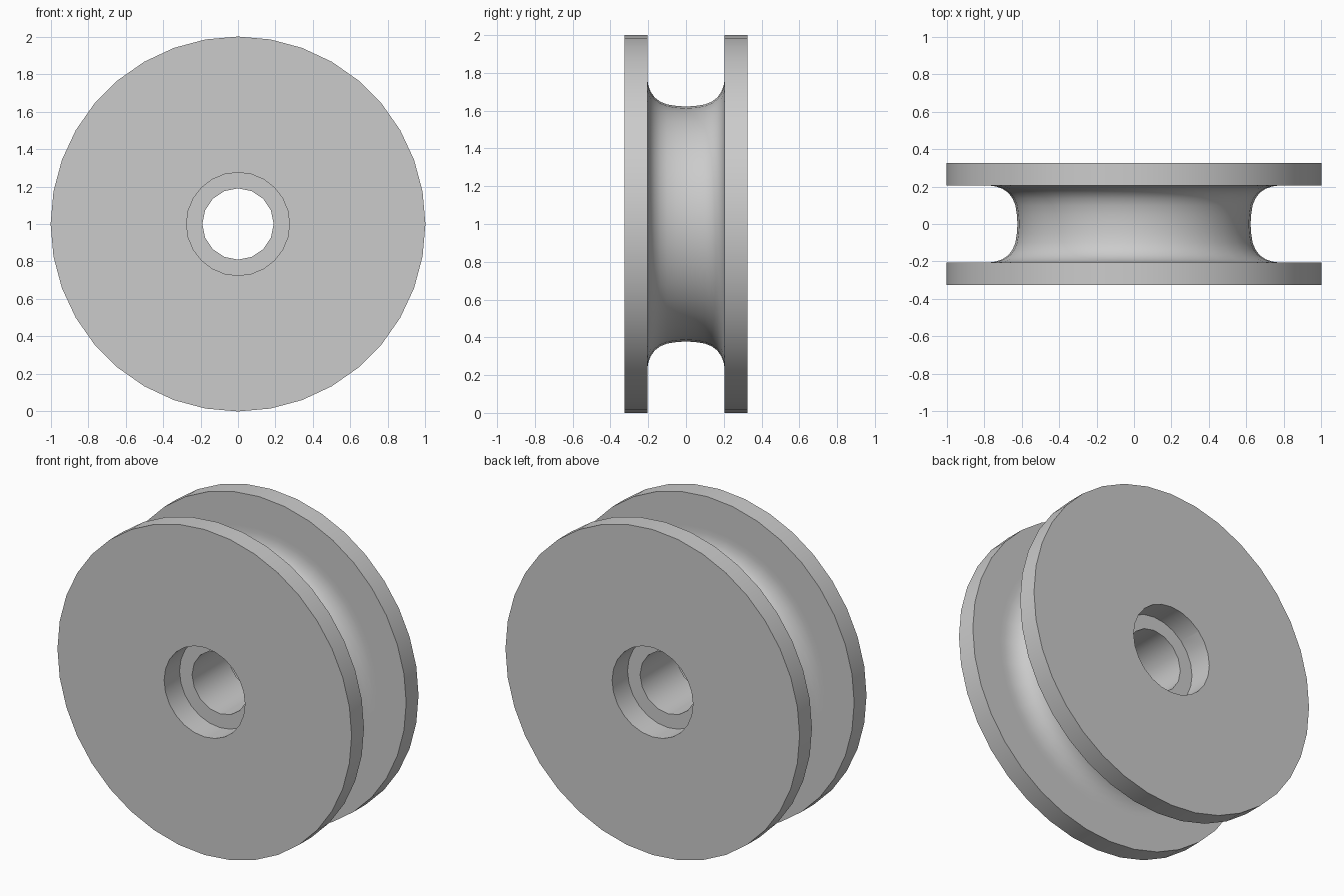
import bpy
import bmesh
import math

if "Cube" in bpy.data.objects:
    bpy.data.objects.remove(bpy.data.objects["Cube"])


def lathe(name, profile, sides):
    """Closed solid turned about the y axis at z = 1; profile = (y, radius)."""
    bm = bmesh.new()
    rings = []
    for y, r in profile:
        ring = []
        for i in range(sides):
            a = 2 * math.pi * i / sides
            ring.append(bm.verts.new((r * math.sin(a), y, 1 + r * math.cos(a))))
        rings.append(ring)
    for a, b in zip(rings, rings[1:]):
        for i in range(sides):
            j = (i + 1) % sides
            bm.faces.new((a[i], a[j], b[j], b[i]))
    bm.faces.new(rings[0])
    bm.faces.new(rings[-1])
    bmesh.ops.recalc_face_normals(bm, faces=bm.faces[:])
    mesh = bpy.data.meshes.new(name)
    bm.to_mesh(mesh)
    bm.free()
    obj = bpy.data.objects.new(name, mesh)
    bpy.context.collection.objects.link(obj)
    return obj


# Grooved wheel: half profile from outer face to groove centre, then mirrored
half = [(0.325, 1.0), (0.205, 1.0), (0.205, 0.80), (0.205, 0.77),
        (0.200, 0.735), (0.187, 0.70), (0.166, 0.67), (0.137, 0.648),
        (0.10, 0.633), (0.05, 0.625)]
profile = [(-y, r) for y, r in half] + [(0, 0.622)] + half[::-1]
wheel = lathe("pulley_wheel", profile, 36)

# Axle hole and a stepped recess on each side
cutters = [lathe("axle_hole_cutter", [(-0.5, 0.19), (0.5, 0.19)], 16)]
for s in (-1, 1):
    cutters.append(lathe("recess_cutter", [(s * 0.175, 0.275), (s * 0.5, 0.275)], 24))

bpy.context.view_layer.objects.active = wheel
wheel.select_set(True)
for cutter in cutters:
    cutter.hide_render = True
    mod = wheel.modifiers.new("cut", 'BOOLEAN')
    mod.operation = 'DIFFERENCE'
    mod.solver = 'EXACT'
    mod.object = cutter
    bpy.ops.object.modifier_apply(modifier=mod.name)
    bpy.data.objects.remove(cutter)

# Single grey colour
grey = bpy.data.materials.new("plain grey")
grey.diffuse_color = (0.6, 0.6, 0.6, 1)
grey.use_nodes = True
grey.node_tree.nodes["Principled BSDF"].inputs["Base Color"].default_value = grey.diffuse_color
wheel.data.materials.clear()
wheel.data.materials.append(grey)
for p in wheel.data.polygons:
    p.material_index = 0

bpy.ops.object.shade_smooth_by_angle(angle=math.radians(30))
